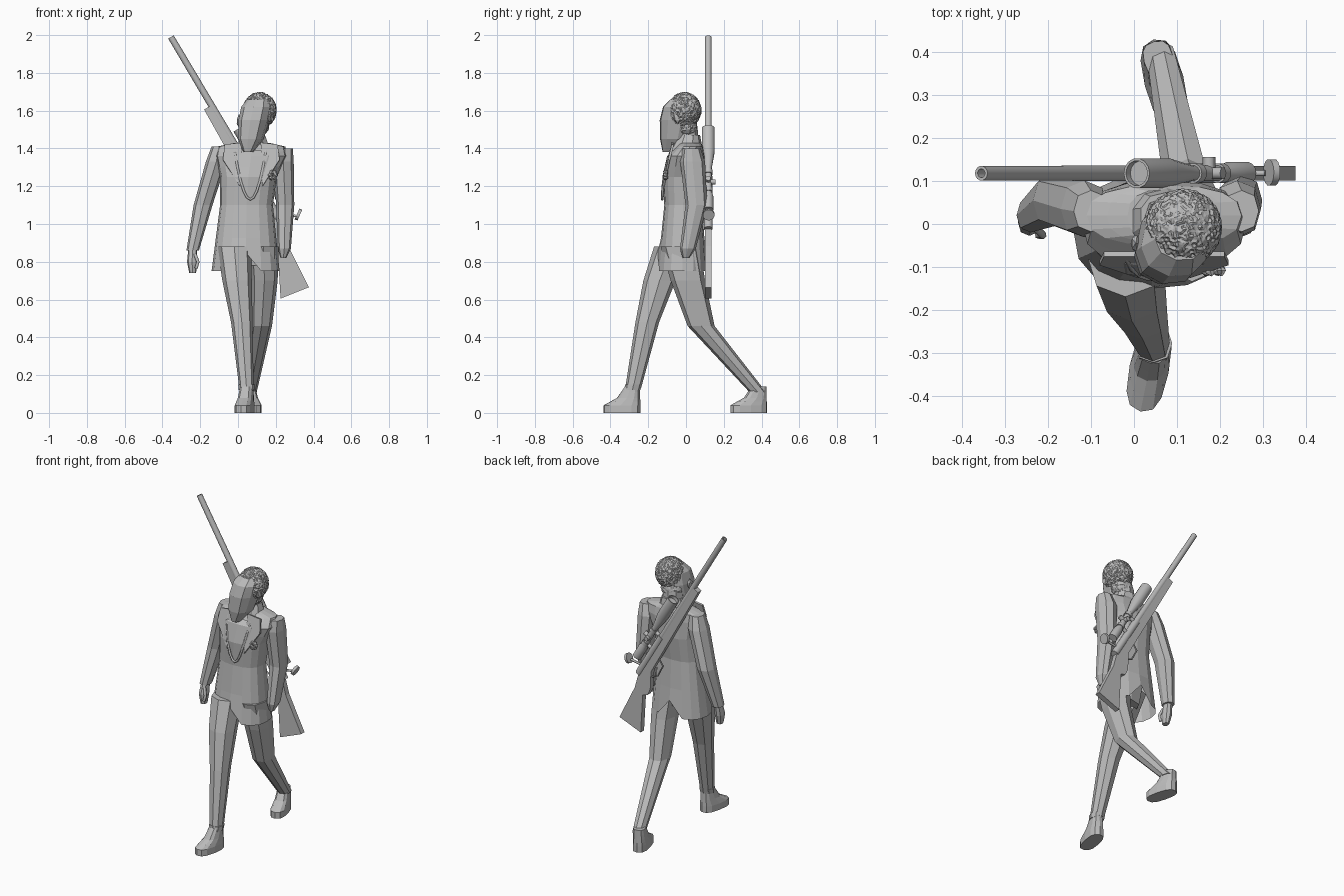
import bpy, bmesh, math, random
from mathutils import Matrix, Vector

random.seed(4)
if "Cube" in bpy.data.objects:
    bpy.data.objects.remove(bpy.data.objects["Cube"])

shade = (.5, .5, .5, 1)
grey = bpy.data.materials.new("plain_grey")
grey.use_nodes = True
grey.diffuse_color = shade
grey.node_tree.nodes["Principled BSDF"].inputs["Base Color"].default_value = shade


def link(name, data, matrix):
    data.materials.append(grey)
    ob = bpy.data.objects.new(name, data)
    bpy.context.collection.objects.link(ob)
    ob.matrix_world = matrix
    return ob


def finish(name, bm, matrix=Matrix()):
    bmesh.ops.recalc_face_normals(bm, faces=bm.faces)
    mesh = bpy.data.meshes.new(name)
    bm.to_mesh(mesh)
    bm.free()
    return link(name, mesh, matrix)


def rounded(value, exponent):
    return math.copysign(abs(value) ** exponent, value)


def skin(name, rows, sides=8, depth=1.2, square=.85, yaw=0, open_hem=False):
    """Skin level rings (x, y, z, half width, optional half depth), adding one ring between each pair."""
    rows = [Vector(row if len(row) > 4 else (*row, row[-1] * depth)) for row in rows]
    rings = [rows[0]]
    for low, high in zip(rows, rows[1:]):
        rings += [low.lerp(high, .5), high]
    bm = bmesh.new()
    turn = Matrix.Rotation(yaw, 3, "Z")
    loops = []
    for x, y, z, width, reach in rings:
        loop = []
        for k in range(sides):
            angle = math.tau * k / sides - math.pi / 2
            offset = Vector((width * rounded(math.cos(angle), square),
                             reach * rounded(math.sin(angle), square), 0))
            loop.append(bm.verts.new(Vector((x, y, z)) + turn @ offset))
        loops.append(loop)
    for lower, upper in zip(loops, loops[1:]):
        for k in range(sides):
            n = (k + 1) % sides
            bm.faces.new((lower[k], lower[n], upper[n], upper[k]))
    bm.faces.new(loops[-1])
    if open_hem:
        # Notch the hem at the front and back centre
        for k in (0, sides // 2):
            loops[0][k].co.z += .1
    else:
        bm.faces.new(loops[0])
    return finish(name, bm)


def lathe(name, profile, matrix, sides=14):
    """Turn (distance, radius) pairs around the local x axis."""
    bm = bmesh.new()
    verts = [bm.verts.new((distance, 0, radius)) for distance, radius in profile]
    edges = [bm.edges.new(pair) for pair in zip(verts, verts[1:])]
    bmesh.ops.spin(bm, geom=verts + edges, axis=(1, 0, 0), cent=(0, 0, 0),
                   angle=math.tau, steps=sides, use_duplicate=False)
    bmesh.ops.remove_doubles(bm, verts=bm.verts, dist=.0001)
    ob = finish(name, bm, matrix)
    for polygon in ob.data.polygons:
        polygon.use_smooth = True
    ob.data.set_sharp_from_angle(angle=math.radians(35))


def drum(name, start, end, radius, matrix):
    lathe(name, [(start, 0), (start, radius), (end, radius), (end, 0)], matrix)


def plate(name, points, thickness, matrix=Matrix()):
    bm = bmesh.new()
    bm.faces.new([bm.verts.new(point) for point in points])
    solid = finish(name, bm, matrix).modifiers.new("thickness", "SOLIDIFY")
    solid.thickness, solid.offset = thickness, 0


def tube(name, points, radius, matrix=Matrix()):
    curve = bpy.data.curves.new(name, "CURVE")
    curve.dimensions = "3D"
    curve.bevel_depth, curve.bevel_resolution, curve.use_fill_caps = radius, 1, True
    line = curve.splines.new("POLY")
    line.points.add(len(points) - 1)
    for point, place in zip(line.points, points):
        point.co = (*place, 1)
    link(name, curve, matrix)


def ball(name, centre, size, detail, jitter=0):
    bm = bmesh.new()
    bmesh.ops.create_icosphere(bm, subdivisions=detail, radius=1)
    for vert in bm.verts:
        vert.co *= 1 + random.uniform(-jitter, jitter)
    finish(name, bm, Matrix.Translation(centre) @ Matrix.Diagonal((*size, 1)))


# Jacket over the hips
skin("jacket", [(.04, -.02, .75, .18, .13), (.045, -.015, 1.1, .14, .1), (.055, -.01, 1.25, .15, .115),
                (.07, 0, 1.36, .19, .1), (.07, .02, 1.41, .18, .07), (.075, .02, 1.43, .09, .06)],
     sides=16, square=.8, open_hem=True)
skin("pelvis", [(.055, -.03, .78, .1), (.05, -.02, .95, .12)], depth=.7)

# Neckline, collar, lapels and flower
steps = [i / 5 for i in range(-5, 6)]
tube("neckline", [(.065 + .085 * u, -.126 + .05 * u ** 4, 1.13 + .27 * u * u) for u in steps], .007)
skin("collar", [(.075, 0, 1.39, .1), (.08, .015, 1.47, .066)], sides=10, depth=.9)
for side, label in ((-1, "right"), (1, "left")):
    outline = ((.05, -.07, 1.43), (.14, -.07, 1.42), (.15, -.09, 1.34), (.06, -.12, 1.2))
    plate(label + "_lapel", [(.07 + side * x, y, z) for x, y, z in outline], .012)
flower = Vector((.185, -.108, 1.26))
for i in range(6):
    petal = Matrix.Rotation(math.tau * i / 6, 3, "Y") @ Vector((.016, 0, 0))
    ball("flower_petal", flower + petal, [.014] * 3, 1, .15)

# Sleeves and hands
skin("right_sleeve", [(-.1, .03, 1.41, .04), (-.115, .035, 1.33, .055),
                      (-.185, .055, 1.1, .05), (-.24, .02, .86, .033)])
skin("left_sleeve", [(.25, .03, 1.4, .04), (.24, .035, 1.33, .055), (.25, .055, 1.1, .048),
                     (.245, .01, .87, .035), (.24, 0, .82, .015)])
skin("right_hand", [(-.24, 0, .74, .018), (-.243, .005, .8, .027), (-.24, .02, .88, .022)])
tube("right_thumb", [(-.228, -.01, .84), (-.212, -.026, .8), (-.222, -.026, .765)], .009)

# Trousers: hip, thigh, knee, ankle
skin("right_trouser", [(-.02, -.07, .88, .09), (-.005, -.14, .7, .078),
                       (.02, -.205, .48, .057), (.045, -.28, .13, .038)], depth=1.1)
skin("left_trouser", [(.135, -.03, .88, .08), (.14, .01, .7, .07),
                      (.125, .08, .46, .055), (.065, .38, .11, .034)], depth=1.3)
skin("right_cuff", [(.045, -.284, .12, .042), (.045, -.278, .15, .044)], depth=1)


def shoe(name, x, y, yaw):
    """A sole rising to the ankle, with the toe pointing forward before the yaw."""
    sideways, back = -math.sin(yaw), math.cos(yaw)
    rows = ((0, 0, .046, .1), (0, .04, .046, .1), (.035, .08, .04, .062), (.055, .14, .034, .04))
    skin(name, [(x + sideways * shift, y + back * shift, z, width, length)
                for shift, z, width, length in rows], sides=12, square=.75, yaw=yaw)


shoe("right_shoe", .035, -.338, -.2)
shoe("left_shoe", .07, .332, .25)

# Head: neck, face, ears and cropped hair
skin("neck", [(.075, .01, 1.36, .065), (.085, 0, 1.52, .06)], depth=1)
skin("face", [(.055, -.095, 1.38, .024), (.068, -.06, 1.45, .066), (.085, -.045, 1.55, .08),
              (.098, -.038, 1.62, .08, .085), (.11, -.025, 1.66, .06, .06)], sides=10, yaw=-.2)
for side in (-1, 1):
    ball("ear", (.092 + side * .088, -.045, 1.555 + side * .01), (.012, .022, .034), 1)
ball("hair", (.115, -.008, 1.602), (.088, .088, .095), 5, .035)
ball("nape_hair", (.095, .005, 1.52), (.07, .055, .06), 4, .04)

# Rifle frame: local x runs from muzzle to butt, local z is the top of the rifle
along, top = Vector((.51, 0, -.86)).normalized(), Vector((.86, 0, .51)).normalized()
turn = Matrix((along, (0, 1, 0), top)).transposed().to_4x4()
frame = Matrix.Translation((-.355, .118, 1.99)) @ turn
lathe("rifle_barrel", [(.06, 0), (.06, .01), (0, .01), (0, .017), (.9, .019), (.9, 0)], frame)
drum("rifle_receiver", .86, 1.18, .023, frame)
stock = ((.42, 0), (.42, -.045), (1.1, -.062), (1.2, -.115), (1.245, -.12), (1.27, -.095),
         (1.487, -.207), (1.512, -.048), (1.27, -.03), (1.16, 0))
plate("rifle_stock", [(distance, 0, height) for distance, height in stock], .034, frame)
tube("trigger_guard", [(1, 0, -.055), (1.02, 0, -.1), (1.1, 0, -.105), (1.14, 0, -.075)], .005, frame)

# Scope with mounts and turrets
scope = frame @ Matrix.Translation((0, 0, .064))
lathe("scope", [(.62, 0), (.62, .029), (.6, .029), (.6, .035), (.74, .035), (.85, .018),
                (.99, .018), (1.02, .027), (1.1, .027), (1.1, 0)], scope)
for place in (.87, .98):
    drum("scope_mount", place - .012, place + .012, .023, scope)
    tube("mount_foot", [(place, 0, -.05), (place, 0, 0)], .012, scope)
for label, direction in (("top", Vector((0, 0, 1))), ("side", Vector((0, 1, 0)))):
    base = Vector((.93, 0, 0))
    tube(label + "_turret", [base, base + direction * .038], .015, scope)

# Bolt handle ending in a flat knob
tube("bolt_handle", [(1.12, 0, 0), (1.15, 0, .085)], .007, frame)
knob = Matrix.Translation((.32, .12, 1.05)) @ Matrix.Rotation(math.radians(24), 4, "Y")
drum("bolt_knob", -.008, .008, .031, knob)
